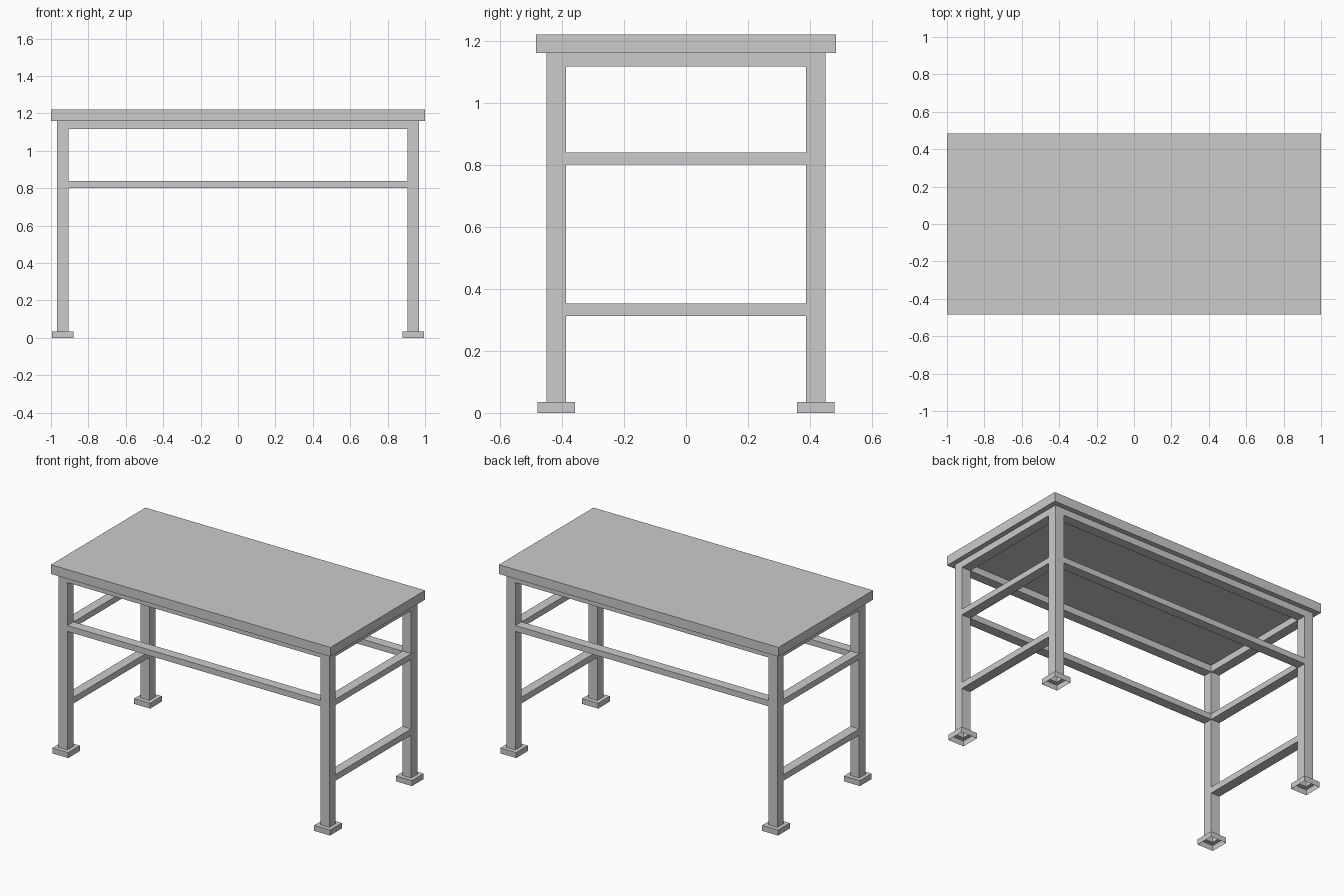
import bpy, bmesh

if "Cube" in bpy.data.objects:
    bpy.data.objects.remove(bpy.data.objects["Cube"])

LX0, LX1 = 0.905, 0.968     # leg extents in x
LY0, LY1 = 0.387, 0.45      # leg extents in y
FOOT_H, TOP_Z = 0.035, 1.16


def box(name, lo, hi, mirror=(False, False), open_sides=()):
    """Box between two corners; open_sides lists (axis, sign) faces to remove."""
    bm = bmesh.new()
    bmesh.ops.create_cube(bm, size=1)
    for v in bm.verts:
        v.co = [lo[i] if v.co[i] < 0 else hi[i] for i in range(3)]
    bm.normal_update()
    gone = [f for f in bm.faces for a, s in open_sides if f.normal[a] * s > 0.9]
    bmesh.ops.delete(bm, geom=gone, context='FACES')
    return finish(name, bm, mirror)


def finish(name, bm, mirror):
    mesh = bpy.data.meshes.new(name)
    bm.to_mesh(mesh)
    bm.free()
    obj = bpy.data.objects.new(name, mesh)
    bpy.context.collection.objects.link(obj)
    if any(mirror):
        mod = obj.modifiers.new("mirror", 'MIRROR')
        mod.use_axis = (mirror[0], mirror[1], False)
        mod.use_mirror_merge = False
    return obj


# Table top
box("table_top", (-1, -0.483, TOP_Z), (1, 0.483, 1.22))

# Four hollow legs, open where they meet the feet
box("legs", (LX0, LY0, FOOT_H), (LX1, LY1, TOP_Z), (True, True),
    open_sides=[(2, -1)])

# Foot caps: flange stepping out from the leg, then a skirt down, open below
bm = bmesh.new()
cx, cy = (LX0 + LX1) / 2, (LY0 + LY1) / 2
rings = []
for hx, hy, z in (((LX1 - LX0) / 2, (LY1 - LY0) / 2, FOOT_H),
                  (0.057, 0.06, FOOT_H), (0.057, 0.06, 0)):
    rings.append([bm.verts.new((cx + sx * hx, cy + sy * hy, z))
                  for sx, sy in ((-1, -1), (1, -1), (1, 1), (-1, 1))])
for a, b in zip(rings, rings[1:]):
    for i in range(4):
        j = (i + 1) % 4
        bm.faces.new((a[i], b[i], b[j], a[j]))
finish("feet", bm, (True, True))

# Long rails, front and back: apron and middle rail
for name, z0, z1 in (("long_apron", 1.117, TOP_Z), ("long_middle_rail", 0.801, 0.839)):
    box(name, (-LX0, LY0, z0), (LX0, LY1, z1), (False, True),
        open_sides=[(0, 1), (0, -1)])

# Side rails, left and right: apron, middle and lower rail
for name, z0, z1 in (("side_apron", 1.117, TOP_Z), ("side_middle_rail", 0.801, 0.839),
                     ("side_lower_rail", 0.312, 0.352)):
    box(name, (LX0, -LY0, z0), (LX1, LY0, z1), (True, False),
        open_sides=[(1, 1), (1, -1)])
